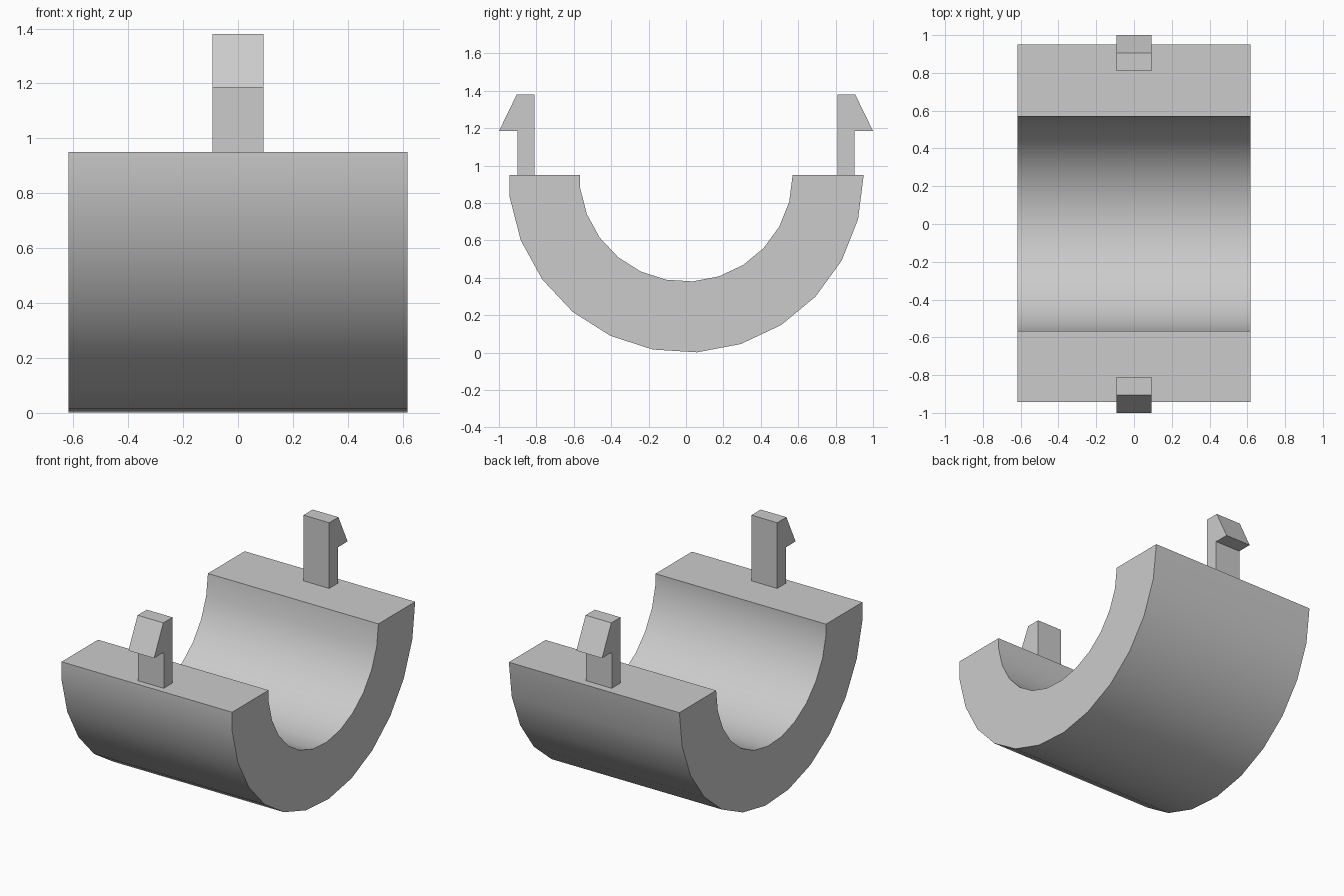
import bpy
import bmesh
from math import cos, sin, tau, radians

cube = bpy.data.objects.get("Cube")
if cube:
    bpy.data.objects.remove(cube, do_unlink=True)

# Single plain grey material
grey = bpy.data.materials.new("plain grey")
grey.use_nodes = True
colour = (0.6, 0.6, 0.6, 1)
grey.diffuse_color = colour
grey.node_tree.nodes["Principled BSDF"].inputs["Base Color"].default_value = colour


def extrude_profile(name, profile, half_width):
    """Extrude a (y, z) outline along x, centred on x = 0."""
    bm = bmesh.new()
    face = bm.faces.new([bm.verts.new((-half_width, y, z)) for y, z in profile])
    result = bmesh.ops.extrude_face_region(bm, geom=[face])
    new_verts = [v for v in result["geom"] if isinstance(v, bmesh.types.BMVert)]
    bmesh.ops.translate(bm, verts=new_verts, vec=(2 * half_width, 0, 0))
    bmesh.ops.recalc_face_normals(bm, faces=bm.faces)
    mesh = bpy.data.meshes.new(name)
    bm.to_mesh(mesh)
    bm.free()
    mesh.materials.append(grey)
    obj = bpy.data.objects.new(name, mesh)
    bpy.context.collection.objects.link(obj)
    return obj


OUTER, INNER, RIM = 0.95, 0.57, 0.95
SEGMENTS = 25


def half_ring(radius):
    """Lower half of a polygonal circle, cut level with the rim."""
    steps = [k * tau / SEGMENTS for k in range(SEGMENTS // 2 + 1)]
    points = [(radius * cos(a), RIM - radius * sin(a)) for a in steps]
    return points + [(points[-1][0], RIM)]


# Half-pipe shell
shell = extrude_profile("half_pipe_shell", half_ring(OUTER) + half_ring(INNER)[::-1], 0.617)
bpy.ops.object.select_all(action="DESELECT")
shell.select_set(True)
bpy.context.view_layer.objects.active = shell
bpy.ops.object.shade_smooth_by_angle(angle=radians(30))

# Barbed snap clips standing on both rims
clip = [(0.81, RIM), (0.9, RIM), (0.9, 1.185), (1.0, 1.185), (0.905, 1.38), (0.81, 1.38)]
for name, side in (("front_clip", -1), ("back_clip", 1)):
    extrude_profile(name, [(side * y, z) for y, z in clip], 0.093)
